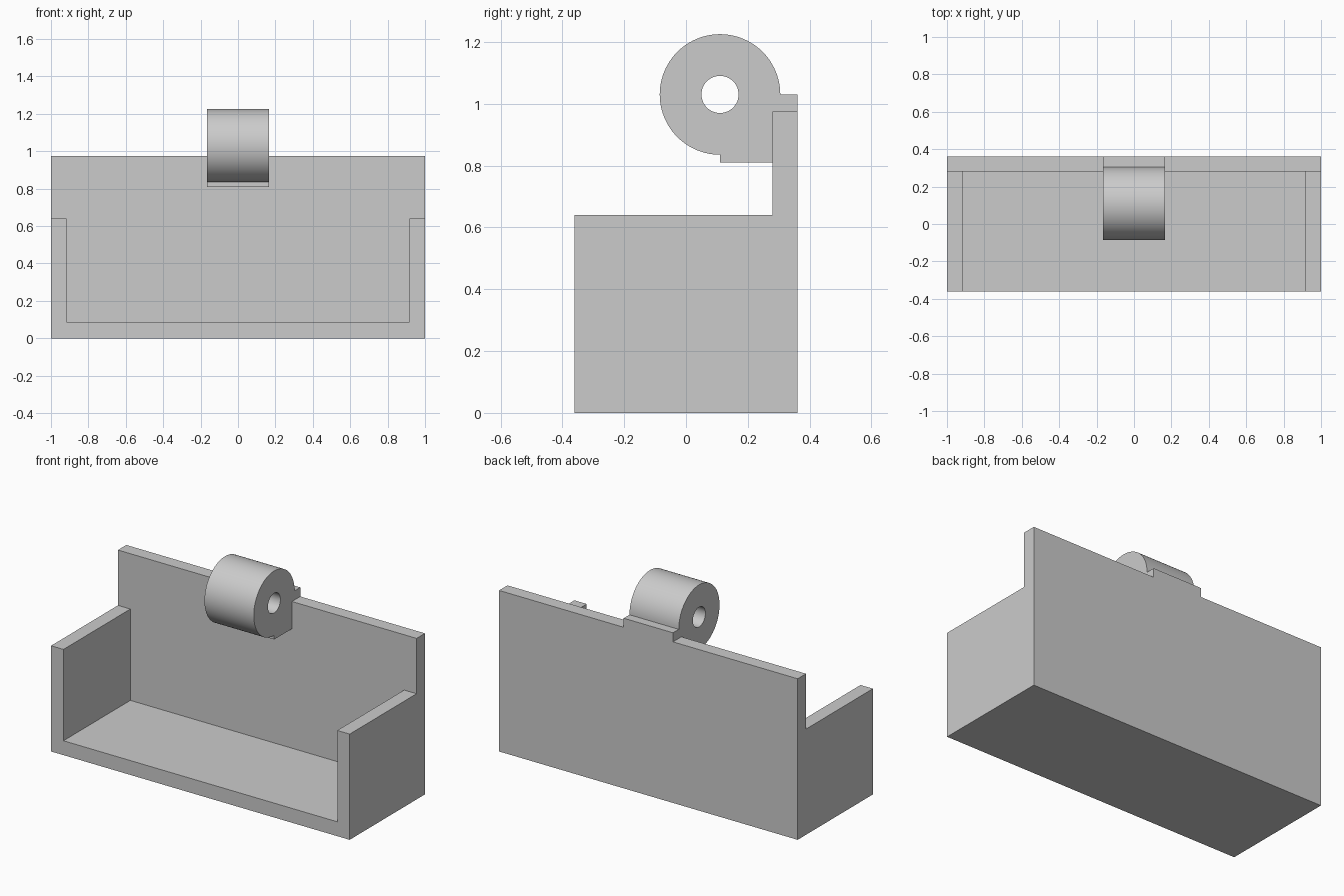
import bpy, bmesh
from math import radians, cos, sin, pi
from mathutils import Vector

cube = bpy.data.objects.get("Cube")
if cube:
    bpy.data.objects.remove(cube, do_unlink=True)

# One plain grey for the whole model
grey = bpy.data.materials.new("light grey")
grey.use_nodes = True
colour = (0.6, 0.6, 0.6, 1)
grey.diffuse_color = colour
grey.node_tree.nodes["Principled BSDF"].inputs["Base Color"].default_value = colour


def add_object(name, bm):
    bmesh.ops.recalc_face_normals(bm, faces=bm.faces)
    mesh = bpy.data.meshes.new(name)
    bm.to_mesh(mesh)
    bm.free()
    mesh.materials.append(grey)
    obj = bpy.data.objects.new(name, mesh)
    bpy.context.collection.objects.link(obj)
    return obj


def box(name, low, high):
    low, high = Vector(low), Vector(high)
    bm = bmesh.new()
    bmesh.ops.create_cube(bm, size=1)
    bmesh.ops.scale(bm, vec=high - low, verts=bm.verts)
    bmesh.ops.translate(bm, vec=(low + high) / 2, verts=bm.verts)
    return add_object(name, bm)


def activate(obj):
    bpy.ops.object.select_all(action='DESELECT')
    obj.select_set(True)
    bpy.context.view_layer.objects.active = obj


def cut(obj, cutter):
    cutter.hide_render = True
    mod = obj.modifiers.new("cut", 'BOOLEAN')
    mod.operation = 'DIFFERENCE'
    mod.solver = 'EXACT'
    mod.object = cutter
    activate(obj)
    bpy.ops.object.modifier_apply(modifier=mod.name)
    bpy.data.objects.remove(cutter, do_unlink=True)


def arc(cy, cz, radius, start, end, steps):
    angles = [radians(start + (end - start) * i / steps) for i in range(steps + 1)]
    return [(cy + radius * cos(a), cz + radius * sin(a)) for a in angles]


# Open-fronted tray: tall back, lower side walls
DEPTH, BACK, TOP, SIDE_TOP = 0.36, 0.28, 0.975, 0.64
tray = box("tray", (-1, -DEPTH, 0), (1, DEPTH, TOP))
cut(tray, box("side_cutter", (-2, -1, SIDE_TOP), (2, BACK, 2)))
cut(tray, box("cavity_cutter", (-0.917, -1, 0.087), (0.917, BACK, 2)))

# Hinge lug: round barrel with a foot hooked over the back wall
CY, CZ, RADIUS, HALF = 0.11, 1.03, 0.195, 0.165
outline = arc(CY, CZ, RADIUS, 0, 270, 72)
outline += [(CY, 0.81), (BACK, 0.81), (BACK, TOP), (DEPTH, TOP), (DEPTH, CZ)]
hole = arc(CY, CZ, 0.06, 0, 360, 48)[:-1]

bm = bmesh.new()
for loop in (outline, hole):
    verts = [bm.verts.new((-HALF, y, z)) for y, z in loop]
    for i, v in enumerate(verts):
        bm.edges.new((verts[i - 1], v))
bmesh.ops.triangle_fill(bm, edges=bm.edges[:], use_beauty=True)
result = bmesh.ops.extrude_face_region(bm, geom=bm.faces[:], use_keep_orig=True)
moved = [g for g in result["geom"] if isinstance(g, bmesh.types.BMVert)]
bmesh.ops.translate(bm, vec=(2 * HALF, 0, 0), verts=moved)
lug = add_object("hinge_lug", bm)
activate(lug)
bpy.ops.object.shade_smooth_by_angle(angle=radians(30))
